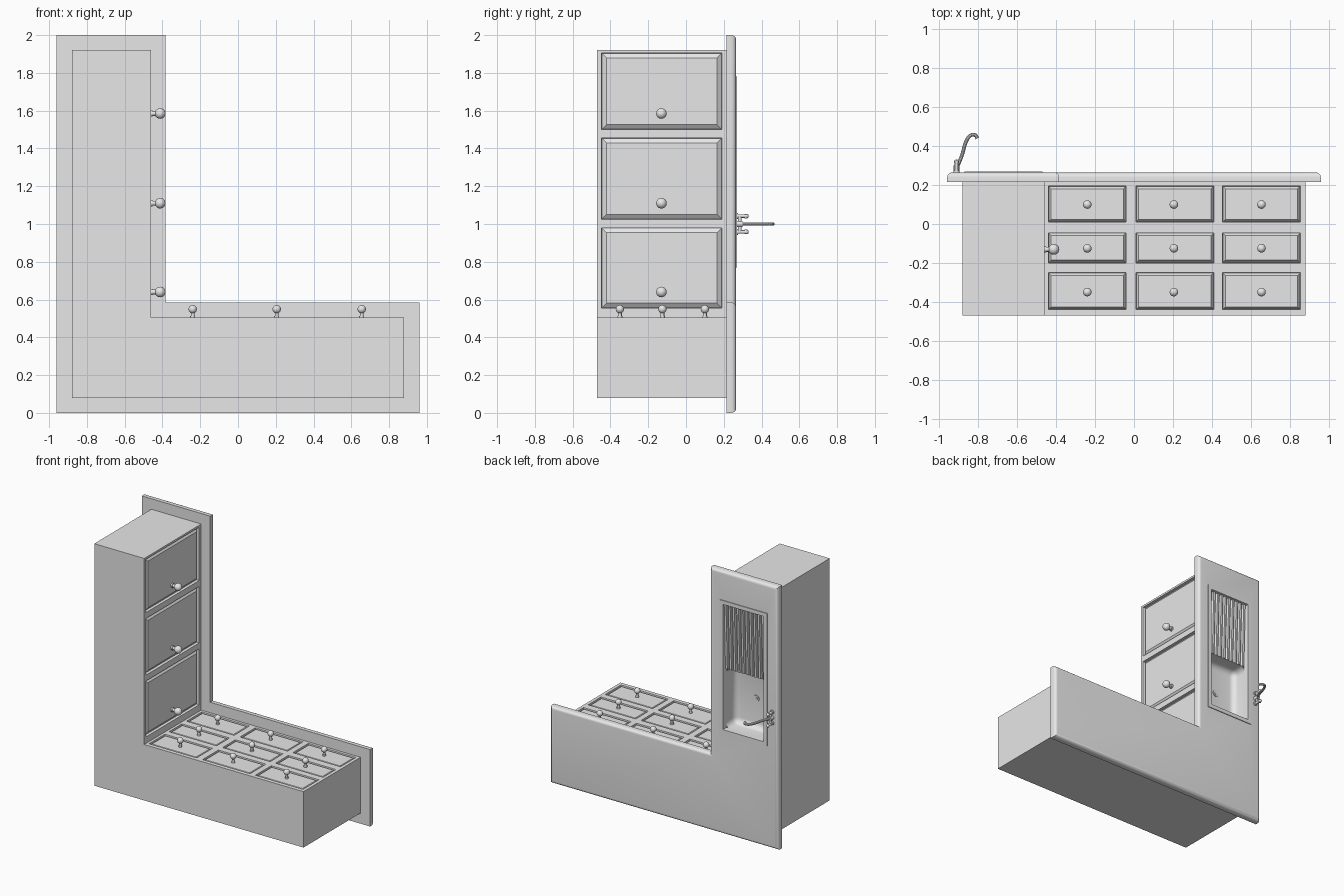
import bpy, bmesh, math
from mathutils import Matrix, Vector

if "Cube" in bpy.data.objects:
    bpy.data.objects.remove(bpy.data.objects["Cube"], do_unlink=True)

grey = bpy.data.materials.new("plain_grey")
grey.use_nodes = True
grey.diffuse_color = (0.8, 0.8, 0.8, 1)
grey.node_tree.nodes["Principled BSDF"].inputs["Base Color"].default_value = (0.8, 0.8, 0.8, 1)


def activate(ob):
    bpy.ops.object.select_all(action='DESELECT')
    ob.select_set(True)
    bpy.context.view_layer.objects.active = ob


def finish(name, bm, smooth=False):
    mesh = bpy.data.meshes.new(name)
    bm.to_mesh(mesh)
    bm.free()
    mesh.materials.append(grey)
    ob = bpy.data.objects.new(name, mesh)
    bpy.context.collection.objects.link(ob)
    if smooth:
        activate(ob)
        bpy.ops.object.shade_smooth_by_angle(angle=math.radians(35))
    return ob


def prism(outline, y0, y1):
    """Closed solid from an x-z outline, extruded along y."""
    bm = bmesh.new()
    near = [bm.verts.new((x, y0, z)) for x, z in outline]
    far = [bm.verts.new((x, y1, z)) for x, z in outline]
    bm.faces.new(near)
    bm.faces.new(far[::-1])
    n = len(outline)
    for i in range(n):
        j = (i + 1) % n
        bm.faces.new((near[j], near[i], far[i], far[j]))
    bmesh.ops.recalc_face_normals(bm, faces=bm.faces)
    return bm


def ell(x0, x1, z0, z1, xi, zi):
    return [(x0, z0), (x1, z0), (x1, zi), (xi, zi), (xi, z1), (x0, z1)]


def rect(x0, x1, z0, z1):
    return [(x0, z0), (x1, z0), (x1, z1), (x0, z1)]


def difference(ob, cutter):
    mod = ob.modifiers.new("opening", 'BOOLEAN')
    mod.operation, mod.solver, mod.object = 'DIFFERENCE', 'EXACT', cutter
    activate(ob)
    bpy.ops.object.modifier_apply(modifier=mod.name)
    bpy.data.objects.remove(cutter, do_unlink=True)


def drawer_wall(name, us, vs, place, slope):
    """Grid wall whose odd cells become grooved raised-panel fronts."""
    bm = bmesh.new()
    grid = [[bm.verts.new(place(u, v)) for v in vs] for u in us]
    fronts = []
    for i in range(len(us) - 1):
        for j in range(len(vs) - 1):
            f = bm.faces.new((grid[i][j], grid[i + 1][j], grid[i + 1][j + 1], grid[i][j + 1]))
            if i % 2 and j % 2:
                fronts.append(f)
    bm.normal_update()
    bmesh.ops.inset_individual(bm, faces=fronts, thickness=0.003, depth=-0.02)
    bmesh.ops.inset_individual(bm, faces=fronts, thickness=slope, depth=0.017)
    return finish(name, bm)


def rod(bm, a, b, r, sides=16):
    a, b = Vector(a), Vector(b)
    turn = (b - a).to_track_quat('Z', 'Y').to_matrix().to_4x4()
    bmesh.ops.create_cone(bm, cap_ends=True, segments=sides, radius1=r, radius2=r,
                          depth=(b - a).length, matrix=Matrix.Translation((a + b) / 2) @ turn)


def ball(bm, c, r):
    bmesh.ops.create_uvsphere(bm, u_segments=20, v_segments=12, radius=r,
                              matrix=Matrix.Translation(c))


def knob(name, base, axis, r, reach):
    bm = bmesh.new()
    base, axis = Vector(base), Vector(axis)
    rod(bm, base - axis * 0.01, base + axis * reach, r * 0.45)
    rod(bm, base - axis * 0.01, base + axis * 0.008, r * 0.6)
    ball(bm, base + axis * reach, r)
    finish(name, bm, True)


# Cabinet carcass, left open where the drawer walls and worktop close it
FRONT, TOP, BACK = -0.47, 0.215, 0.265
INX, INZ = -0.46, 0.505
bm = prism(ell(-0.88, 0.88, 0.08, 1.92, INX, INZ), FRONT, TOP)
opened = []
for f in bm.faces:
    c, n = f.calc_center_median(), f.normal
    if n.y > 0.9 or (n.x > 0.9 and c.x < 0) or (n.z > 0.9 and c.x > 0):
        opened.append(f)
bmesh.ops.delete(bm, geom=opened, context='FACES_ONLY')
finish("cabinet", bm)

# Drawer walls
drawer_wall("small_drawers", [INX, -0.44, -0.04, 0.01, 0.41, 0.455, 0.855, 0.88],
            [FRONT, -0.44, -0.25, -0.2, -0.045, 0.01, 0.195, TOP],
            lambda u, v: (u, v, INZ), 0.017)
drawer_wall("large_drawers", [FRONT, -0.447, 0.19, TOP],
            [INZ, 0.555, 0.98, 1.025, 1.455, 1.5, 1.905, 1.92],
            lambda u, v: (INX, u, v), 0.033)

# Knobs
for i, x in enumerate((-0.24, 0.205, 0.655)):
    for j, y in enumerate((-0.35, -0.125, 0.1)):
        knob(f"small_knob_{i}_{j}", (x, y, INZ), (0, 0, 1), 0.022, 0.044)
for i, z in enumerate((0.64, 1.11, 1.585)):
    knob(f"large_knob_{i}", (INX, -0.13, z), (1, 0, 0), 0.028, 0.048)

# Worktop with a rounded outer edge
bm = prism(ell(-0.96, 0.96, 0, 2, -0.385, 0.585), TOP, BACK)
rim_edges = [e for e in bm.edges if all(v.co.y > BACK - 0.001 for v in e.verts)]
bmesh.ops.bevel(bm, geom=rim_edges, offset=0.025, segments=5, profile=0.5, affect='EDGES')
worktop = finish("worktop", bm)

# Sink opening and rim
SX0, SX1, SZ0, SZ1, MID = -0.845, -0.495, 0.795, 1.755, 1.25
difference(worktop, finish("cutter", prism(rect(SX0, SX1, SZ0, SZ1), 0.1, 0.4)))
activate(worktop)
bpy.ops.object.shade_smooth_by_angle(angle=math.radians(35))
rim = finish("sink_rim", prism(rect(SX0 - 0.025, SX1 + 0.025, SZ0 - 0.025, SZ1 + 0.025), 0.225, 0.271))
difference(rim, finish("cutter", prism(rect(SX0 + 0.004, SX1 - 0.004, SZ0 + 0.004, SZ1 - 0.004), 0.1, 0.4)))

# Basin: open box with rounded inside corners
bm = prism(rect(SX0, SX1, SZ0, MID), 0.11, 0.232)
bmesh.ops.delete(bm, geom=[f for f in bm.faces if f.normal.y > 0.9], context='FACES_ONLY')
corners = [e for e in bm.edges if not e.is_boundary]
bmesh.ops.bevel(bm, geom=corners, offset=0.045, segments=5, profile=0.5, affect='EDGES')
bmesh.ops.reverse_faces(bm, faces=bm.faces)
finish("basin", bm, True)

# Drain
bm = bmesh.new()
rod(bm, (-0.67, 0.105, 1.022), (-0.67, 0.116, 1.022), 0.024, 20)
rod(bm, (-0.67, 0.105, 1.022), (-0.67, 0.12, 1.022), 0.012, 12)
finish("drain", bm, True)

# Ribbed draining board sloping toward the basin
RIBS = 10
pitch = (SX1 - SX0) / RIBS
profile = []
for i in range(RIBS):
    x = SX0 + i * pitch
    for t, h in ((0, 0), (0.35, 0), (0.45, 0.016), (0.9, 0.016)):
        profile.append((x + t * pitch, h))
profile.append((SX1, 0))
bm = bmesh.new()
rows = [[bm.verts.new((x, y + h * k, z)) for x, h in profile]
        for y, z, k in ((0.18, MID, 0), (0.222, MID, 1), (0.238, SZ1, 1))]
for low, high in zip(rows, rows[1:]):
    for i in range(len(profile) - 1):
        bm.faces.new((low[i + 1], low[i], high[i], high[i + 1]))
bm.normal_update()
finish("draining_board", bm)

# Tap body with two handles
TX, TZ = -0.912, 1.0
bm = bmesh.new()
rod(bm, (TX, 0.285, TZ - 0.04), (TX, 0.285, TZ + 0.04), 0.009)
rod(bm, (TX, 0.26, TZ), (TX, 0.3, TZ), 0.016)
for side in (-1, 1):
    z = TZ + side * 0.042
    rod(bm, (TX, 0.26, z), (TX, 0.32, z), 0.009)
    rod(bm, (TX, 0.26, z), (TX, 0.275, z), 0.015)
    rod(bm, (TX, 0.318, z - 0.012), (TX, 0.318, z + 0.012), 0.008)
    ball(bm, (TX, 0.32, z), 0.012)
finish("tap_body", bm, True)

# Curved spout
curve = bpy.data.curves.new("spout", 'CURVE')
curve.dimensions = '3D'
curve.bevel_depth, curve.bevel_resolution, curve.use_fill_caps = 0.0095, 3, True
path = [(TX, 0.285), (-0.885, 0.35), (-0.857, 0.435), (-0.838, 0.456), (-0.815, 0.456), (-0.805, 0.44)]
spline = curve.splines.new('BEZIER')
spline.bezier_points.add(len(path) - 1)
for p, (x, y) in zip(spline.bezier_points, path):
    p.co = (x, y, TZ)
    p.handle_left_type = p.handle_right_type = 'AUTO'
spline.resolution_u = 6
curve.materials.append(grey)
spout = bpy.data.objects.new("spout", curve)
bpy.context.collection.objects.link(spout)
activate(spout)
bpy.ops.object.convert(target='MESH')
bpy.ops.object.shade_smooth_by_angle(angle=math.radians(35))
